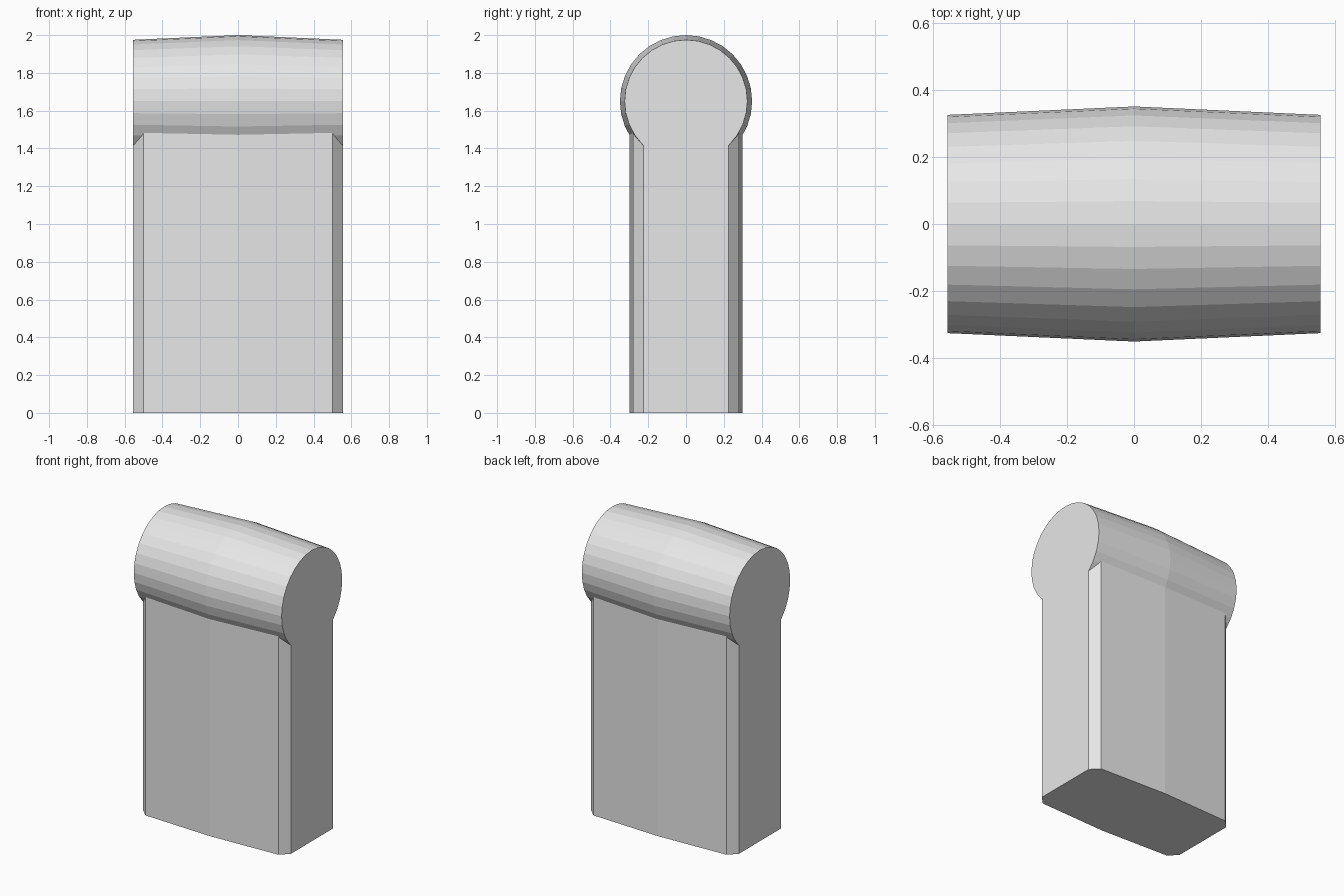
import bpy
import bmesh
import math

if "Cube" in bpy.data.objects:
    bpy.data.objects.remove(bpy.data.objects["Cube"])

HALF = 0.555      # half length along x
AXIS_Z = 1.65     # height of the roll's axis
SIDES = 32

grey = bpy.data.materials.new("light grey")
grey.diffuse_color = (0.8, 0.8, 0.8, 1)
grey.use_nodes = True
grey.node_tree.nodes["Principled BSDF"].inputs["Base Color"].default_value = grey.diffuse_color


def loft(name, rings):
    """Closed flat-shaded solid through equal rings of points."""
    bm = bmesh.new()
    loops = [[bm.verts.new(p) for p in ring] for ring in rings]
    n = len(loops[0])
    for a, b in zip(loops, loops[1:]):
        for i in range(n):
            j = (i + 1) % n
            bm.faces.new((a[i], a[j], b[j], b[i]))
    bm.faces.new(loops[0])
    bm.faces.new(loops[-1])
    bmesh.ops.recalc_face_normals(bm, faces=bm.faces)
    mesh = bpy.data.meshes.new(name)
    bm.to_mesh(mesh)
    bm.free()
    mesh.materials.append(grey)
    obj = bpy.data.objects.new(name, mesh)
    bpy.context.collection.objects.link(obj)
    return obj


# Upright slab: bowed front and back, chamfered vertical corners
front = [(-HALF, -0.225), (-0.5, -0.28), (0, -0.3), (0.5, -0.28), (HALF, -0.225)]
outline = front + [(-x, -y) for x, y in front]
slab = loft("upright_slab", [[(x, y, z) for x, y in outline] for z in (0, AXIS_Z)])


# Top roll: barrel, slightly thicker in the middle
def ring(x, r):
    angles = [2 * math.pi * i / SIDES for i in range(SIDES)]
    return [(x, r * math.sin(a), AXIS_Z + r * math.cos(a)) for a in angles]


roll = loft("top_roll", [ring(-HALF, 0.325), ring(0, 0.35), ring(HALF, 0.325)])

# Merge both into one solid with flush ends
union = slab.modifiers.new("join roll", 'BOOLEAN')
union.operation = 'UNION'
union.solver = 'EXACT'
union.object = roll
bpy.context.view_layer.objects.active = slab
bpy.ops.object.modifier_apply(modifier=union.name)
bpy.data.objects.remove(roll)
slab.name = "slab_with_roll"
